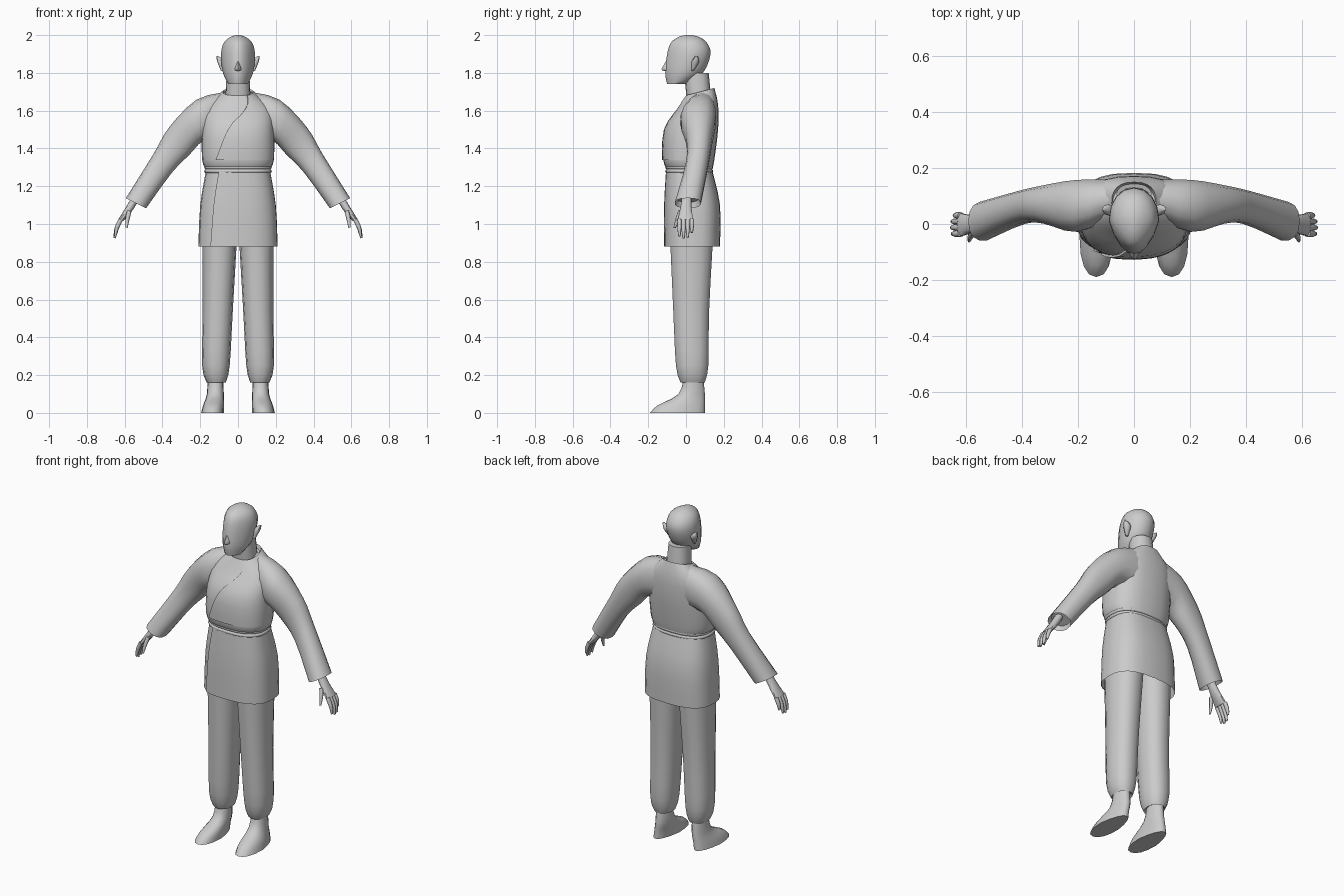
import bpy
import bmesh
from math import sin, cos, pi, radians, copysign
from mathutils import Vector

default_cube = bpy.data.objects.get("Cube")
if default_cube:
    bpy.data.objects.remove(default_cube, do_unlink=True)

colour = (0.6, 0.6, 0.6, 1)
grey = bpy.data.materials.new("plain grey")
grey.use_nodes = True
grey.diffuse_color = colour
grey.node_tree.nodes["Principled BSDF"].inputs["Base Color"].default_value = colour


def hoop(z, half, front, back, middle=0, tilt=0):
    """Level section: centre, sideways axis and depth axis."""
    centre = Vector((middle, (front + back) / 2, z))
    return centre, Vector((half, 0, 0)), Vector((0, (back - front) / 2, tilt))


def slant(x, z, half, front, back, lean):
    """Section across a limb, leaning up from level by an angle in degrees."""
    centre, across, depth = hoop(z, half, front, back, middle=x)
    across = half * Vector((cos(radians(lean)), 0, sin(radians(lean))))
    return centre, across, depth


def refine(keys, steps=3):
    """Smooth curve of sections through the key sections."""
    padded = [keys[0], *keys, keys[-1]]
    sections = []
    for before, start, end, after in zip(padded, padded[1:], padded[2:], padded[3:]):
        for step in range(steps):
            t = step / steps
            sections.append(tuple(
                b + t / 2 * (c - a + t * (2 * a - 5 * b + 4 * c - d + t * (3 * (b - c) + d - a)))
                for a, b, c, d in zip(before, start, end, after)))
    return sections + [keys[-1]]


def outline(section, angle, power, taper=0, lift=0):
    """Point on a rounded box section, narrowed towards front or back."""
    centre, across, depth = section
    u = copysign(abs(cos(angle)) ** (2 / power), cos(angle))
    v = copysign(abs(sin(angle)) ** (2 / power), sin(angle))
    u *= 1 - max(0, -taper * v)
    return centre + u * across + v * depth + lift * Vector((cos(angle), sin(angle), 0))


def finish(name, bm, mirror=False):
    mesh = bpy.data.meshes.new(name)
    bm.to_mesh(mesh)
    bm.free()
    mesh.materials.append(grey)
    part = bpy.data.objects.new(name, mesh)
    bpy.context.collection.objects.link(part)
    if mirror:
        part.modifiers.new("Mirror", "MIRROR").use_mirror_merge = False
    bpy.ops.object.select_all(action="DESELECT")
    part.select_set(True)
    bpy.context.view_layer.objects.active = part
    bpy.ops.object.shade_smooth_by_angle(angle=radians(55))


def loft(name, keys, sides=16, power=2.3, taper=0, mirror=False, hollow=0):
    """Closed skin over the sections; the last end can be hollowed out."""
    bm = bmesh.new()
    loops = [[bm.verts.new(outline(section, 2 * pi * k / sides, power, taper))
              for k in range(sides)] for section in refine(keys)]
    for low, high in zip(loops, loops[1:]):
        for k in range(sides):
            bm.faces.new((low[k - 1], low[k], high[k], high[k - 1]))
    bm.faces.new(loops[0])
    end = bm.faces.new(loops[-1])
    bmesh.ops.recalc_face_normals(bm, faces=bm.faces)
    if hollow:
        bmesh.ops.inset_individual(bm, faces=[end], thickness=0.012, depth=-hollow)
    finish(name, bm, mirror)


def overlap(name, sections, first, last, power):
    """Cloth layer from a free front edge, fading out at the side."""
    bm = bmesh.new()
    steps = 12
    loops = []
    for i, section in enumerate(sections):
        edge = radians(first + (last - first) * i / (len(sections) - 1))
        spread = [(1, -0.01)] + [(1 - k / steps, 0.008 * (1 - k / steps))
                                 for k in range(steps + 1)]
        loops.append([bm.verts.new(outline(section, edge * share, power, lift=lift))
                      for share, lift in spread])
    for low, high in zip(loops, loops[1:]):
        for k in range(steps + 1):
            bm.faces.new((low[k], low[k + 1], high[k + 1], high[k]))
    bmesh.ops.recalc_face_normals(bm, faces=bm.faces)
    finish(name, bm)


# Head and neck
loft("head", [
    hoop(z=1.74, half=0.05, front=-0.1, back=0),
    hoop(z=1.8, half=0.08, front=-0.11, back=0.09),
    hoop(z=1.9, half=0.09, front=-0.1, back=0.13),
    hoop(z=1.96, half=0.075, front=-0.08, back=0.11),
    hoop(z=1.99, half=0.04, front=-0.04, back=0.07),
    hoop(z=2, half=0.01, front=0, back=0.03)], taper=0.3, power=2.1)
loft("neck", [
    hoop(z=1.6, half=0.07, front=0.01, back=0.14),
    hoop(z=1.8, half=0.06, front=-0.01, back=0.12)])

# Face and ears
loft("nose", [
    hoop(z=1.87, half=0.006, front=-0.1, back=-0.07),
    hoop(z=1.82, half=0.02, front=-0.13, back=-0.07),
    hoop(z=1.81, half=0.01, front=-0.11, back=-0.07)], sides=8, taper=0.6)
loft("ear", [
    hoop(z=1.81, half=0.01, front=0.03, back=0.04, middle=0.08),
    hoop(z=1.86, half=0.02, front=0.03, back=0.07, middle=0.09),
    hoop(z=1.89, half=0.005, front=0.05, back=0.06, middle=0.11)], sides=8, mirror=True)

# Jacket upper body with an overlapping lapel
chest = [
    hoop(z=1.29, half=0.17, front=-0.1, back=0.14),
    hoop(z=1.34, half=0.19, front=-0.12, back=0.15),
    hoop(z=1.5, half=0.19, front=-0.11, back=0.17),
    hoop(z=1.62, half=0.17, front=-0.04, back=0.17, tilt=0.01),
    hoop(z=1.7, half=0.08, front=0, back=0.15, tilt=0.02)]
loft("jacket_top", chest, sides=24, power=2.5, hollow=0.02)
overlap("lapel", refine(chest)[3:], first=-122, last=-60, power=2.5)

# Jacket skirt, open at the hem, with its front flap
skirt = [
    hoop(z=1.28, half=0.17, front=-0.1, back=0.14),
    hoop(z=1.1, half=0.2, front=-0.11, back=0.18),
    hoop(z=0.88, half=0.21, front=-0.11, back=0.18)]
loft("jacket_skirt", skirt, sides=24, power=2.7, hollow=0.1)
overlap("skirt_flap", refine(skirt), first=-118, last=-126, power=2.7)

# Belt of two rolled bands
for name, height in (("belt_lower", 1.28), ("belt_upper", 1.3)):
    turns = [pi * k / 4 for k in range(5)]
    loft(name, [hoop(z=height - 0.012 * cos(t), half=0.165 + 0.014 * sin(t),
                     front=-0.096 - 0.014 * sin(t), back=0.13 + 0.014 * sin(t))
                for t in turns], sides=24, power=2.5)

# Sleeves with open cuffs
loft("sleeve", [
    slant(x=0.06, z=1.58, half=0.12, front=0.03, back=0.16, lean=90),
    slant(x=0.2, z=1.55, half=0.11, front=-0.03, back=0.16, lean=80),
    slant(x=0.31, z=1.44, half=0.09, front=0, back=0.14, lean=52),
    slant(x=0.4, z=1.32, half=0.07, front=0, back=0.12, lean=48),
    slant(x=0.54, z=1.11, half=0.06, front=-0.06, back=0.08, lean=27)],
    sides=14, mirror=True, hollow=0.03)

# Hands
loft("palm", [
    slant(x=0.53, z=1.16, half=0.02, front=-0.02, back=0.03, lean=30),
    slant(x=0.57, z=1.09, half=0.02, front=-0.03, back=0.03, lean=30),
    slant(x=0.62, z=1.02, half=0.014, front=-0.045, back=0.04, lean=20)],
    sides=10, mirror=True)


def finger(name, x, y, z, out, forward, drop):
    """Tapering finger that bends downward towards its tip."""
    keys = []
    for t, size in ((0, 0.012), (0.5, 0.011), (1, 0.006)):
        side = x + out * sin(t * pi / 2)
        ahead = y - forward * t
        keys.append(slant(side, z - drop * t, size, ahead - size, ahead + size, lean=20))
    loft(name, keys, sides=8, power=2, mirror=True)


lengths = {"index_finger": 0.09, "middle_finger": 0.1, "ring_finger": 0.095, "little_finger": 0.07}
for place, (name, length) in enumerate(lengths.items()):
    finger(name, x=0.62, y=0.022 * place - 0.035, z=1.025,
           out=length / 3, forward=0, drop=length)
finger("thumb", x=0.575, y=-0.03, z=1.07, out=0.015, forward=0.03, drop=0.09)

# Trousers gathered above the ankle
loft("trouser_leg", [
    hoop(z=1, half=0.094, front=-0.09, back=0.15, middle=0.095),
    hoop(z=0.55, half=0.08, front=-0.07, back=0.125, middle=0.107),
    hoop(z=0.25, half=0.073, front=-0.055, back=0.12, middle=0.117),
    hoop(z=0.16, half=0.05, front=-0.03, back=0.1, middle=0.115)],
    sides=14, mirror=True, hollow=0.01)

# Bare feet
loft("foot", [
    hoop(z=0.2, half=0.04, front=-0.01, back=0.09, middle=0.12),
    hoop(z=0.1, half=0.045, front=-0.04, back=0.1, middle=0.12),
    hoop(z=0.04, half=0.055, front=-0.15, back=0.1, middle=0.13),
    hoop(z=0, half=0.06, front=-0.19, back=0.1, middle=0.135)],
    taper=-0.3, mirror=True)
